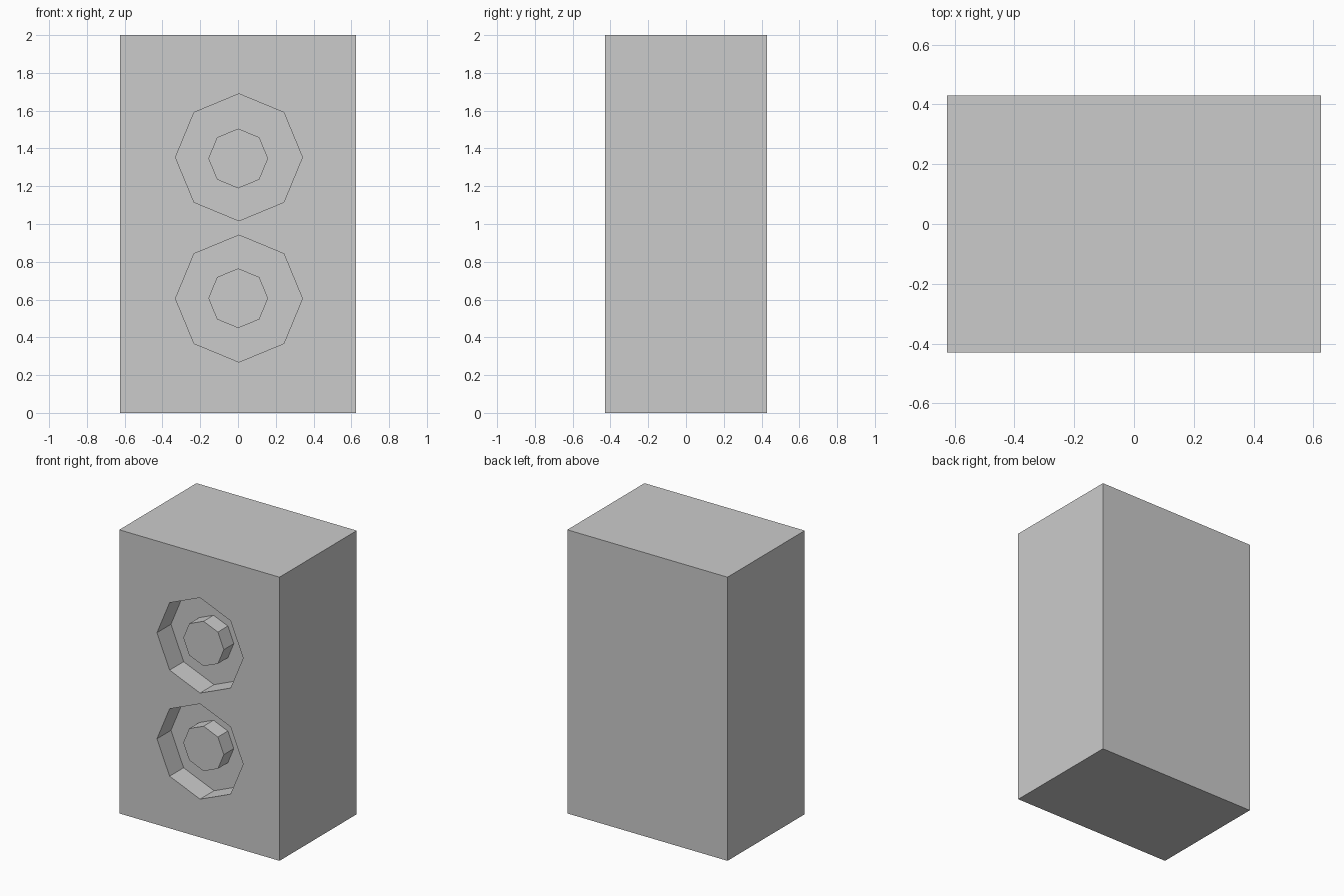
import bpy
from math import pi

if "Cube" in bpy.data.objects:
    bpy.data.objects.remove(bpy.data.objects["Cube"])

W, D, H = 1.25, 0.86, 2.0
FRONT = -D / 2


def octagon(name, radius, x, z, y0, y1):
    """Eight-sided prism lying along y, corners on the x and z axes."""
    bpy.ops.mesh.primitive_cylinder_add(
        vertices=8, radius=radius, depth=y1 - y0,
        location=(x, (y0 + y1) / 2, z), rotation=(pi / 2, 0, 0))
    ob = bpy.context.object
    ob.name = name
    return ob


def combine(target, tool, operation):
    """Apply a boolean to the target and discard the tool."""
    mod = target.modifiers.new(tool.name, 'BOOLEAN')
    mod.operation = operation
    mod.solver = 'EXACT'
    mod.object = tool
    bpy.context.view_layer.objects.active = target
    bpy.ops.object.modifier_apply(modifier=mod.name)
    bpy.data.objects.remove(tool)


# Cabinet
bpy.ops.mesh.primitive_cube_add(size=1, location=(0, 0, H / 2))
cabinet = bpy.context.object
cabinet.name = "speaker_cabinet"
cabinet.scale = (W, D, H)
bpy.ops.object.transform_apply(location=False, rotation=False, scale=True)

# Two recessed drivers, each with a raised hub
for name, recess_z, hub_z in (("upper", 1.353, 1.347), ("lower", 0.605, 0.607)):
    recess = octagon(name + "_recess", 0.336, 0.005, recess_z, FRONT - 0.1, FRONT + 0.156)
    combine(cabinet, recess, 'DIFFERENCE')
    hub = octagon(name + "_hub", 0.158, 0.001, hub_z, FRONT + 0.045, FRONT + 0.2)
    combine(cabinet, hub, 'UNION')
